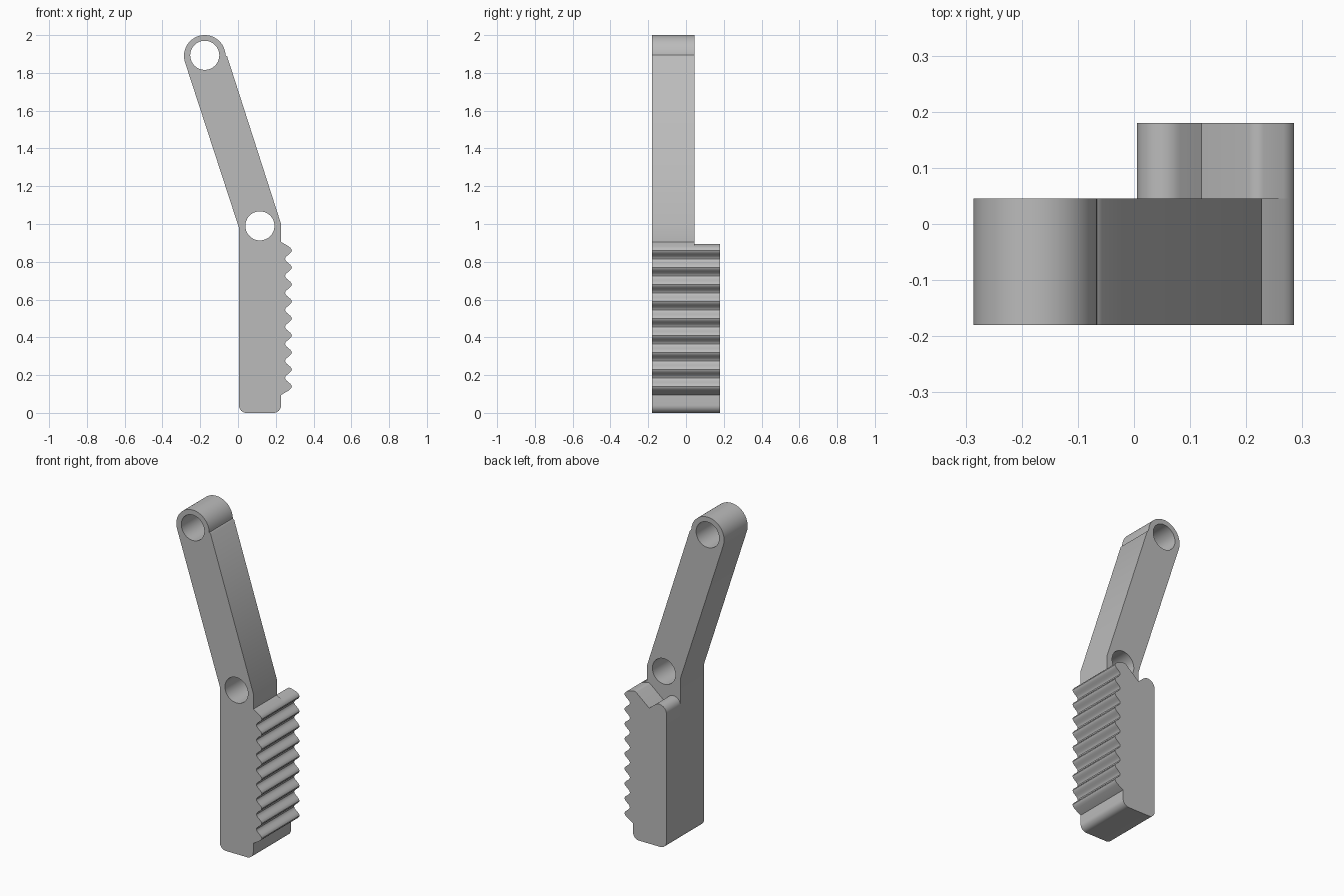
import bpy, bmesh
from math import sin, cos, pi, radians

cube = bpy.data.objects.get("Cube")
if cube:
    bpy.data.objects.remove(cube, do_unlink=True)

grey = bpy.data.materials.new("plain grey")
grey.use_nodes = True
colour = (0.5, 0.5, 0.5, 1)
grey.diffuse_color = colour
grey.node_tree.nodes["Principled BSDF"].inputs["Base Color"].default_value = colour


def arc(cx, cz, r, start, end, steps):
    """Points along an arc in the xz plane, angles in degrees."""
    angles = [radians(start + (end - start) * i / steps) for i in range(steps + 1)]
    return [(cx + r * cos(a), cz + r * sin(a)) for a in angles]


def extrude_profile(name, loops, front, back):
    """Fill an outline with holes and extrude it from front to back."""
    bm = bmesh.new()
    edges = []
    for loop in loops:
        verts = [bm.verts.new((x, front, z)) for x, z in loop]
        edges += [bm.edges.new((v, verts[i - 1])) for i, v in enumerate(verts)]
    bmesh.ops.triangle_fill(bm, edges=edges, use_beauty=True, use_dissolve=False)
    out = bmesh.ops.extrude_face_region(bm, geom=bm.faces[:], use_keep_orig=True)
    moved = [g for g in out["geom"] if isinstance(g, bmesh.types.BMVert)]
    bmesh.ops.translate(bm, verts=moved, vec=(0, back - front, 0))
    bmesh.ops.recalc_face_normals(bm, faces=bm.faces[:])
    mesh = bpy.data.meshes.new(name)
    bm.to_mesh(mesh)
    bm.free()
    mesh.materials.append(grey)
    obj = bpy.data.objects.new(name, mesh)
    bpy.context.collection.objects.link(obj)
    bpy.ops.object.select_all(action="DESELECT")
    obj.select_set(True)
    bpy.context.view_layer.objects.active = obj
    bpy.ops.object.shade_smooth_by_angle(angle=radians(32))
    return obj


LEFT, RIGHT = 0.005, 0.228
FRONT, STEP, BACK = -0.18, 0.045, 0.18
PITCH, TEETH, FIRST = 0.09, 9, 0.14

# Rounded foot and the rack of wavy teeth, shared by both layers
foot = arc(LEFT + 0.04, 0.04, 0.04, 180, 270, 8) + arc(RIGHT - 0.04, 0.04, 0.04, 270, 360, 8)
SAMPLES = 12
rack = [(RIGHT, 0.095)]
for i in range(-3, (TEETH - 1) * SAMPLES + 4):
    rack.append((0.267 + 0.018 * cos(2 * pi * i / SAMPLES), FIRST + PITCH * i / SAMPLES))

# Front layer: toothed grip with the slanted arm and two pivot holes
arm_top = [(RIGHT, 0.905), (RIGHT, 1.0), (-0.057, 1.886)]
arm_top += arc(-0.176, 1.89, 0.11, 2, 197, 36) + [(LEFT, 0.98)]
holes = [arc(x, z, 0.077, 0, 352.5, 47) for x, z in ((-0.176, 1.893), (0.116, 0.99))]
extrude_profile("toothed_arm", [foot + rack + arm_top] + holes, FIRST and FRONT, STEP)

# Back layer: toothed grip ending in a notch and a rounded bump
grip_top = arc(0.222, 0.868, 0.027, 60, 127, 6) + [(0.12, 0.818)]
grip_top += arc(LEFT + 0.047, 0.813, 0.047, 50, 180, 14)
extrude_profile("toothed_grip_back", [foot + rack + grip_top], STEP, BACK)
